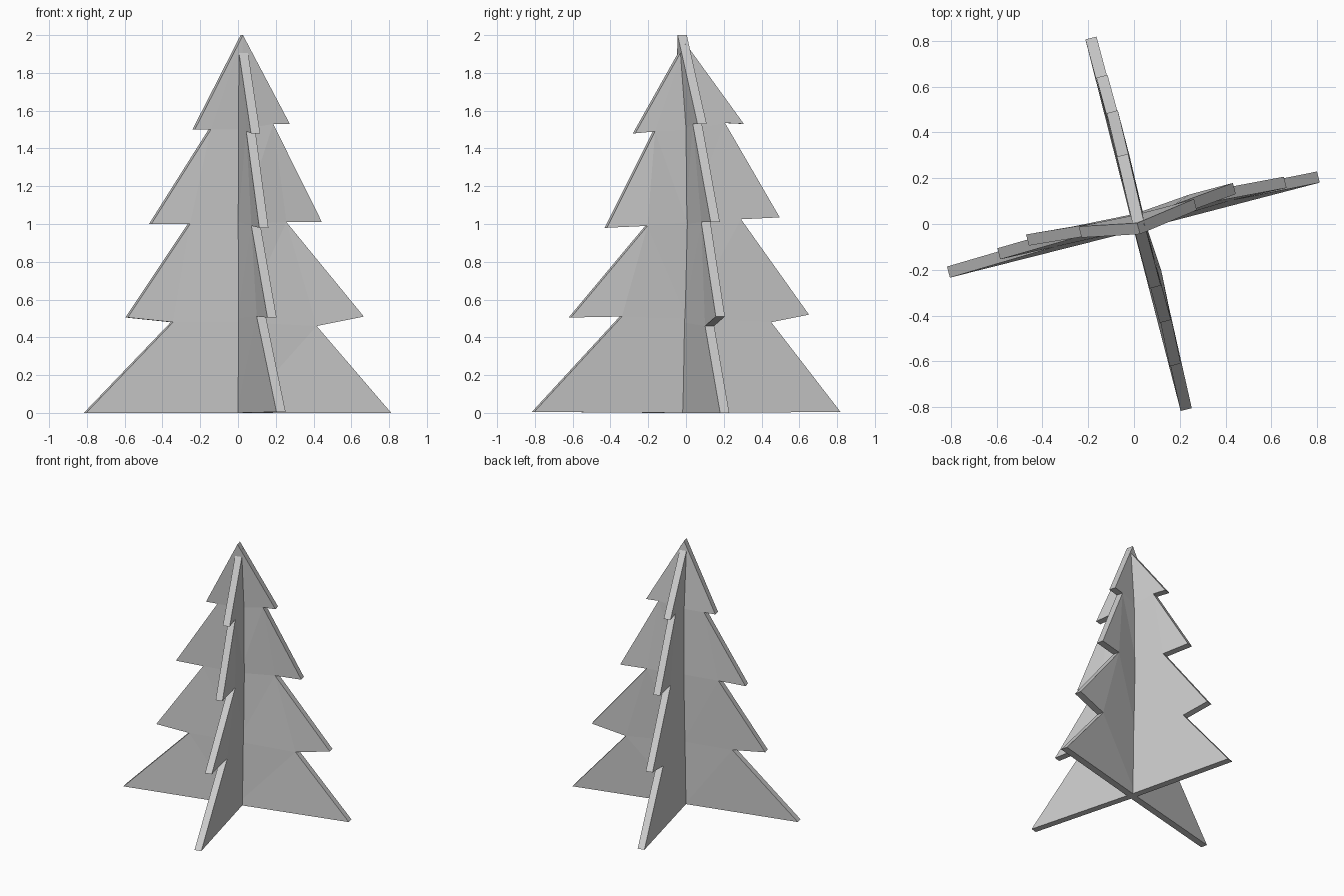
import bpy, bmesh
from mathutils import Vector

if "Cube" in bpy.data.objects:
    bpy.data.objects.remove(bpy.data.objects["Cube"])

THICK = 0.05


def panel(name, centre, side_a, side_b, normal):
    """Slightly warped tree silhouette: a centre line plus two jagged edges.
    centre: top to bottom, 5 points; sides: tip, notch, tip, notch, tip, notch, tip."""
    off = Vector(normal).normalized() * THICK / 2
    bm = bmesh.new()
    c = [bm.verts.new(Vector(p) - off) for p in centre]
    a = [bm.verts.new(Vector(p) - off) for p in side_a]
    b = [bm.verts.new(Vector(p) - off) for p in side_b]
    for side in (a, b):
        for k in range(4):
            loop = [c[k]]
            if k > 0:
                loop.append(side[2 * k - 1])
            loop.append(side[2 * k])
            if k < 3:
                loop.append(side[2 * k + 1])
            loop.append(c[k + 1])
            bm.faces.new(loop)
    bmesh.ops.triangulate(bm, faces=bm.faces[:])
    # thicken along the panel's overall normal
    ext = bmesh.ops.extrude_face_region(bm, geom=bm.faces[:], use_keep_orig=True)
    new = [g for g in ext["geom"] if isinstance(g, bmesh.types.BMVert)]
    bmesh.ops.translate(bm, verts=new, vec=off * 2)
    bmesh.ops.recalc_face_normals(bm, faces=bm.faces[:])
    me = bpy.data.meshes.new(name)
    bm.to_mesh(me)
    bm.free()
    ob = bpy.data.objects.new(name, me)
    bpy.context.collection.objects.link(ob)
    return ob


# wide panel, running left to right
panel("tree_panel_wide",
      [(0.02, -0.02, 2), (0.01, 0.015, 1.5), (0.01, 0.02, 1.0),
       (0.005, 0.005, 0.48), (0, -0.005, 0)],
      [(-0.235, -0.035, 1.5), (-0.15, -0.018, 1.5), (-0.465, -0.07, 1.0),
       (-0.26, -0.035, 1.0), (-0.59, -0.13, 0.505), (-0.35, -0.075, 0.48),
       (-0.81, -0.21, 0)],
      [(0.268, 0.085, 1.53), (0.18, 0.06, 1.53), (0.438, 0.155, 1.01),
       (0.25, 0.105, 1.01), (0.66, 0.182, 0.51), (0.41, 0.125, 0.46),
       (0.805, 0.205, 0)],
      (-0.25, 0.97, 0))

# cross panel, running front to back
panel("tree_panel_cross",
      [(0.022, -0.008, 1.955), (0.025, 0, 1.5), (0.025, 0, 1.01),
       (0.022, 0, 0.5), (0.018, 0, 0)],
      [(0.093, -0.275, 1.48), (0.068, -0.17, 1.49), (0.137, -0.425, 0.98),
       (0.095, -0.21, 0.99), (0.18, -0.615, 0.505), (0.123, -0.345, 0.51),
       (0.228, -0.81, 0.005)],
      [(-0.05, 0.3, 1.53), (-0.025, 0.2, 1.535), (-0.095, 0.49, 1.035),
       (-0.042, 0.285, 1.025), (-0.14, 0.645, 0.52), (-0.09, 0.445, 0.48),
       (-0.188, 0.812, 0.005)],
      (0.97, 0.25, 0))
